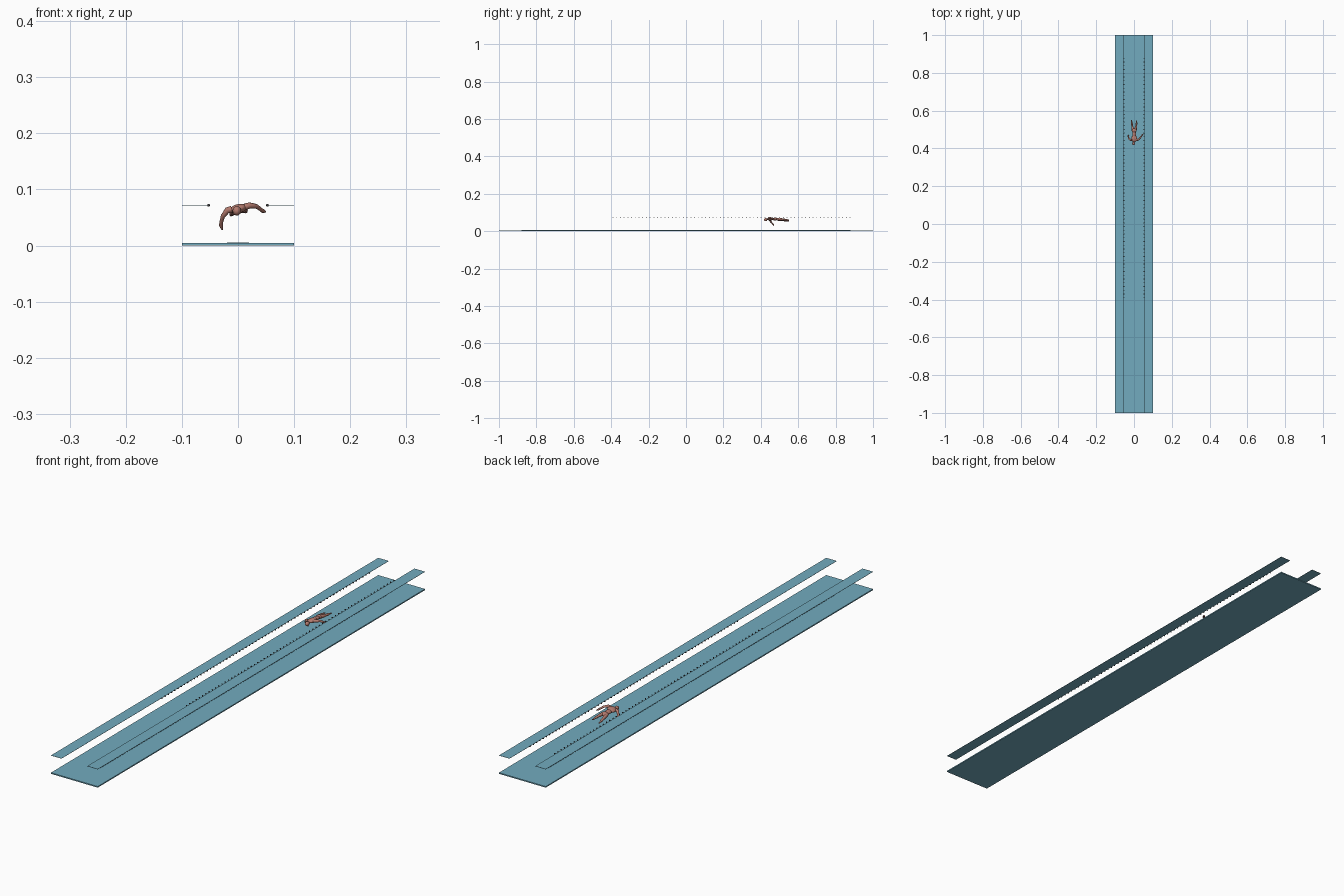
import bpy, bmesh, math
from mathutils import Matrix

cube = bpy.data.objects.get("Cube")
if cube:
    bpy.data.objects.remove(cube, do_unlink=True)


def material(name, color):
    m = bpy.data.materials.new(name)
    m.diffuse_color = (*color, 1)
    m.use_nodes = True
    m.node_tree.nodes["Principled BSDF"].inputs["Base Color"].default_value = (*color, 1)
    return m


TEAL = material("pool teal", (0.17, 0.41, 0.52))
SKIN = material("swimmer skin", (0.46, 0.20, 0.16))
DARK = material("float dark grey", (0.05, 0.05, 0.055))


def finish(name, bm, mat, smooth=False):
    mesh = bpy.data.meshes.new(name)
    bm.to_mesh(mesh)
    bm.free()
    mesh.materials.append(mat)
    for p in mesh.polygons:
        p.use_smooth = smooth
    ob = bpy.data.objects.new(name, mesh)
    bpy.context.collection.objects.link(ob)
    return ob


def slab(name, x0, x1, length, z0, z1):
    bm = bmesh.new()
    place = Matrix.Translation(((x0 + x1) / 2, 0, (z0 + z1) / 2))
    size = Matrix.Diagonal((x1 - x0, length, z1 - z0, 1))
    bmesh.ops.create_cube(bm, size=1, matrix=place @ size)
    return finish(name, bm, TEAL)


def blob(name, center, radii, roll=0):
    bm = bmesh.new()
    m = (Matrix.Translation(center) @ Matrix.Rotation(roll, 4, 'Y')
         @ Matrix.Diagonal((*radii, 1)))
    bmesh.ops.create_uvsphere(bm, u_segments=16, v_segments=10, radius=1, matrix=m)
    return finish(name, bm, SKIN, True)


def limb(name, points):
    """Tapered tube through (x, y, z, radius) points."""
    curve = bpy.data.curves.new(name, 'CURVE')
    curve.dimensions = '3D'
    curve.bevel_depth = 1
    curve.bevel_resolution = 2
    curve.use_fill_caps = True
    spline = curve.splines.new('POLY')
    spline.points.add(len(points) - 1)
    for p, (x, y, z, r) in zip(spline.points, points):
        p.co = (x, y, z, 1)
        p.radius = r
    spline.use_smooth = True
    curve.materials.append(SKIN)
    ob = bpy.data.objects.new(name, curve)
    bpy.context.collection.objects.link(ob)
    bpy.ops.object.select_all(action='DESELECT')
    ob.select_set(True)
    bpy.context.view_layer.objects.active = ob
    bpy.ops.object.convert(target='MESH')


# Pool floor, centre lane mark and raised side decks
slab("pool_floor", -0.1, 0.1, 2, 0, 0.0045)
slab("lane_mark", -0.02, 0.02, 1.76, 0.0045, 0.0052)
for side, label in ((-1, "right"), (1, "left")):
    a, b = sorted((side * 0.055, side * 0.1))
    slab(label + "_deck", a, b, 2, 0.0705, 0.0713)

# Lane ropes: rows of small floats
for side, label in ((-1, "right"), (1, "left")):
    bm = bmesh.new()
    for i in range(65):
        place = Matrix.Translation((side * 0.0525, -0.39 + i * 0.0198, 0.072))
        bmesh.ops.create_uvsphere(bm, u_segments=8, v_segments=6, radius=0.0025, matrix=place)
    finish(label + "_lane_rope", bm, DARK, True)

# Swimmer torso and head, rolled towards the lowered arm
ROLL = math.radians(-12)
blob("chest", (0.001, 0.452, 0.066), (0.016, 0.019, 0.008), ROLL)
blob("waist", (0.001, 0.474, 0.065), (0.0105, 0.018, 0.007), ROLL)
blob("hips", (0.001, 0.494, 0.064), (0.012, 0.013, 0.0075), ROLL)
blob("head", (-0.002, 0.426, 0.062), (0.0075, 0.009, 0.0085))
limb("neck", [(0, 0.446, 0.065, 0.005), (-0.002, 0.430, 0.063, 0.0045)])

# Arms: one reaching down in the water, the other sweeping out
limb("right_arm", [(-0.011, 0.445, 0.065, 0.006), (-0.019, 0.445, 0.063, 0.0055),
                   (-0.027, 0.452, 0.052, 0.0042), (-0.030, 0.462, 0.041, 0.0034),
                   (-0.030, 0.466, 0.036, 0.0038), (-0.028, 0.470, 0.028, 0.0014)])
limb("left_arm", [(0.012, 0.445, 0.069, 0.006), (0.021, 0.446, 0.0715, 0.0055),
                  (0.033, 0.456, 0.070, 0.0042), (0.041, 0.467, 0.064, 0.0034),
                  (0.044, 0.471, 0.062, 0.0038), (0.049, 0.478, 0.060, 0.0014)])

# Legs stretched behind, pointed feet
limb("right_leg", [(-0.005, 0.492, 0.062, 0.0068), (-0.008, 0.510, 0.060, 0.006),
                   (-0.010, 0.522, 0.058, 0.0045), (-0.011, 0.530, 0.057, 0.0046),
                   (-0.012, 0.541, 0.055, 0.003), (-0.013, 0.550, 0.054, 0.002)])
limb("left_leg", [(0.007, 0.492, 0.065, 0.0068), (0.010, 0.510, 0.064, 0.006),
                  (0.012, 0.522, 0.063, 0.0045), (0.013, 0.530, 0.062, 0.0046),
                  (0.014, 0.541, 0.061, 0.003), (0.015, 0.550, 0.060, 0.002)])
